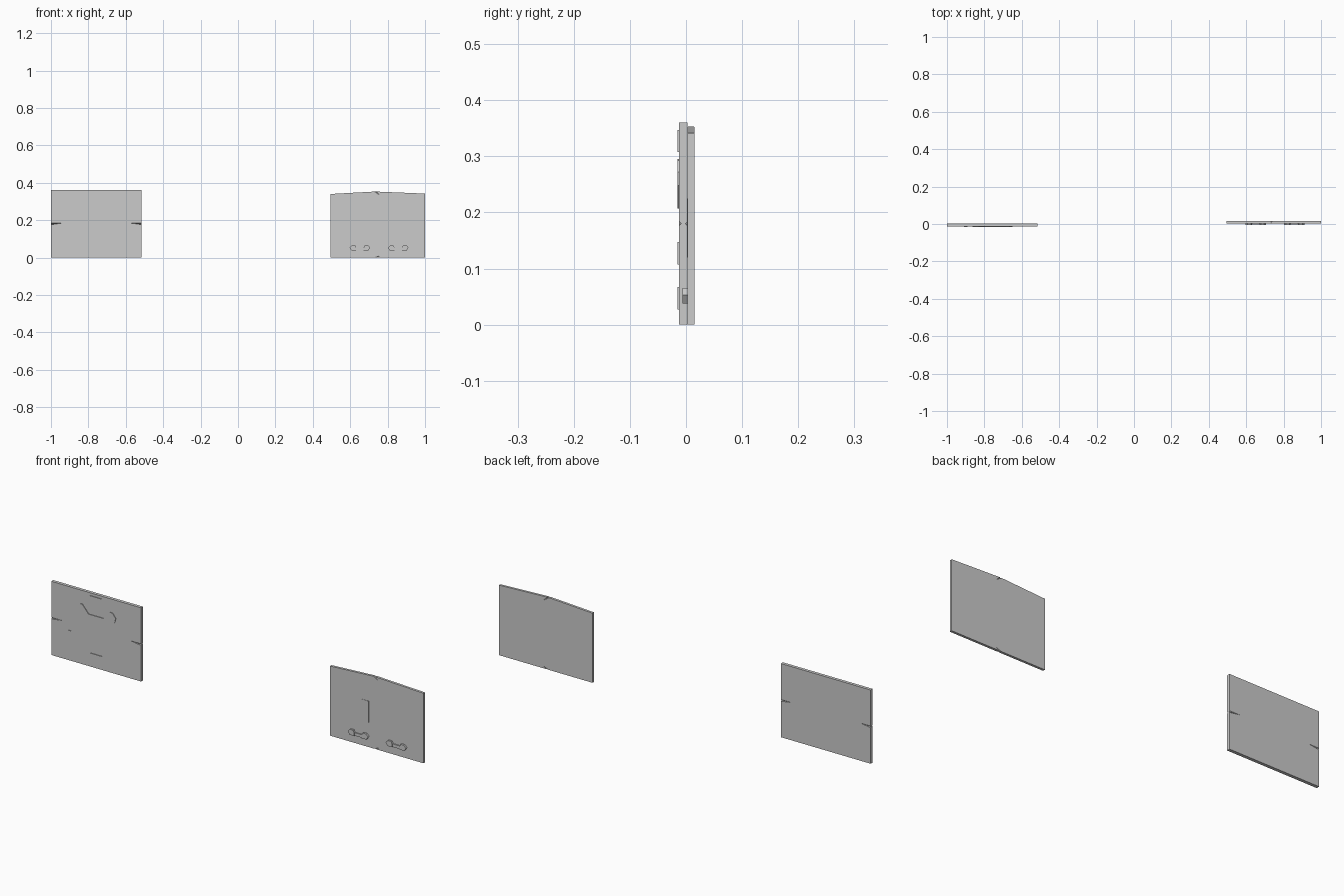
import bpy, bmesh

if "Cube" in bpy.data.objects:
    bpy.data.objects.remove(bpy.data.objects["Cube"])


def prism(name, pts, y0, y1, seam=0, chamfer=0.0):
    """Extrude an (x, z) outline from y0 to y1; chamfer the first `seam` points' edges."""
    bm = bmesh.new()
    front = [bm.verts.new((x, y0, z)) for x, z in pts]
    back = [bm.verts.new((x, y1, z)) for x, z in pts]
    n = len(pts)
    bm.faces.new(front)
    bm.faces.new(back[::-1])
    for i in range(n):
        j = (i + 1) % n
        bm.faces.new((front[i], back[i], back[j], front[j]))
    if chamfer:
        edges = [bm.edges.get((s[i], s[i + 1])) for s in (front, back) for i in range(seam - 1)]
        bmesh.ops.bevel(bm, geom=edges, offset=chamfer, segments=1, affect='EDGES')
    bmesh.ops.recalc_face_normals(bm, faces=bm.faces[:])
    me = bpy.data.meshes.new(name)
    bm.to_mesh(me)
    bm.free()
    ob = bpy.data.objects.new(name, me)
    bpy.context.collection.objects.link(ob)
    return ob


def rect(x0, x1, z0, z1):
    return [(x0, z0), (x1, z0), (x1, z1), (x0, z1)]


def mirrored(half, cx):
    """Close a half outline (dx, z) symmetrically about x = cx."""
    return [(cx + x, z) for x, z in half] + [(cx - x, z) for x, z in reversed(half)]


# Wide door: upper and lower leaves meeting on a stepped seam
CX = -0.7575
F, B = -0.0125, 0.003
half_seam = [(0.2425, 0.18), (0.184, 0.18), (0.166, 0.20), (0.08, 0.20), (0.042, 0.133)]
seam = mirrored(half_seam, CX)
n = len(seam)
prism("wide_door_upper_leaf", seam + [(-1.0, 0.36), (-0.515, 0.36)], F, B, n, 0.004)
prism("wide_door_lower_leaf", seam + [(-1.0, 0.0), (-0.515, 0.0)], F, B, n, 0.004)

# Raised plates on the wide door
P = -0.0155
prism("upper_plate", rect(-0.79, -0.725, 0.308, 0.347), P, F + 0.001)
prism("lower_plate", rect(-0.79, -0.725, 0.027, 0.067), P, F + 0.001)
prism("side_latch", rect(-0.91, -0.89, 0.107, 0.147), P, F + 0.001)
crest = [(0.040, 0.255), (0.074, 0.295), (0.090, 0.293), (0.107, 0.272),
         (0.101, 0.248), (0.048, 0.207)]
prism("crest_plate", mirrored(crest, CX), P, F + 0.001)

# Peaked double door: left and right leaves meeting on a vertical stepped seam
F, B = 0.003, 0.0148
seam = [(0.734, 0.353), (0.761, 0.336), (0.761, 0.256), (0.734, 0.212),
        (0.734, 0.144), (0.761, 0.10), (0.761, 0.008), (0.740, 0.0)]
n = len(seam)
prism("double_door_left_leaf", seam + [(0.495, 0.0), (0.495, 0.34)], F, B, n, 0.003)
prism("double_door_right_leaf", seam + [(1.0, 0.0), (1.0, 0.342)], F, B, n, 0.003)

# Tall thin plate beside the seam
prism("tall_plate", rect(0.67, 0.705, 0.12, 0.225), 0.0015, F + 0.001)

# Pair of low handles: U-shaped body with a lower centre bar
grip = [(0.020, 0.053), (0.026, 0.065), (0.044, 0.065), (0.055, 0.053), (0.045, 0.038)]
for side, cx in (("left", 0.652), ("right", 0.857)):
    prism(side + "_handle", mirrored(grip, cx), -0.002, F + 0.001)
    for k, s in (("a", -1), ("b", 1)):
        end = [(cx + s * x, z) for x, z in grip[1:]] + [(cx + s * 0.02, 0.038), (cx + s * 0.02, 0.053)]
        prism(f"{side}_handle_end_{k}", end, -0.0062, -0.001)
